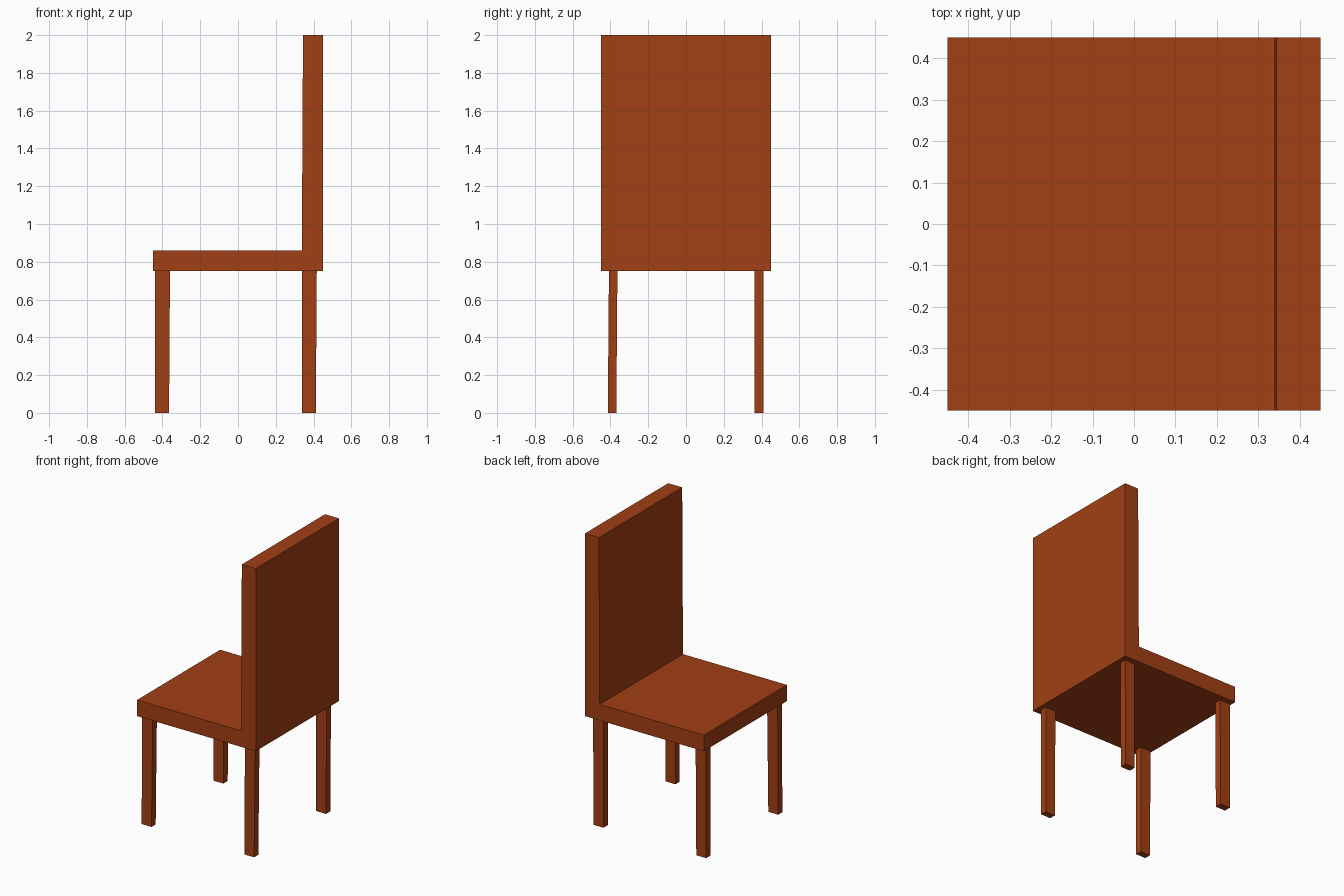
import bpy, bmesh

if "Cube" in bpy.data.objects:
    bpy.data.objects.remove(bpy.data.objects["Cube"])

wood = bpy.data.materials.new("wood")
wood.diffuse_color = (0.36, 0.05, 0.007, 1)
wood.use_nodes = True
wood.node_tree.nodes["Principled BSDF"].inputs["Base Color"].default_value = wood.diffuse_color


def make_object(name, bm):
    bmesh.ops.recalc_face_normals(bm, faces=bm.faces)
    mesh = bpy.data.meshes.new(name)
    bm.to_mesh(mesh)
    bm.free()
    mesh.materials.append(wood)
    obj = bpy.data.objects.new(name, mesh)
    bpy.context.collection.objects.link(obj)
    return obj


# Seat and backrest: one L-shaped profile extruded across the width
profile = [(-0.45, 0.75), (0.45, 0.75), (0.45, 2.0),
           (0.344, 2.0), (0.338, 0.86), (-0.45, 0.86)]
bm = bmesh.new()
face = bm.faces.new([bm.verts.new((x, -0.45, z)) for x, z in profile])
side = bmesh.ops.extrude_face_region(bm, geom=[face])["geom"]
bmesh.ops.translate(bm, vec=(0, 0.9, 0),
                    verts=[v for v in side if isinstance(v, bmesh.types.BMVert)])
make_object("seat_and_backrest", bm)


# Legs: rectangular posts, very slightly skewed at the foot
def leg(name, x0, x1, y0, y1, foot_dx, foot_dy):
    bm = bmesh.new()
    bmesh.ops.create_cube(bm, size=1)
    for v in bm.verts:
        foot = v.co.z < 0
        v.co.x, v.co.y, v.co.z = (
            (x1 + foot_dx if foot else x1) if v.co.x > 0 else x0,
            (y1 if v.co.y > 0 else y0) + (foot_dy if foot else 0),
            0 if foot else 0.75)
    make_object(name, bm)


for end, x0, x1 in (("front", -0.44, -0.36), ("back", 0.338, 0.417)):
    leg(end + "_leg_a", x0, x1, -0.408, -0.363, -0.005, -0.006)
    leg(end + "_leg_b", x0, x1, 0.363, 0.41, -0.005, 0)
